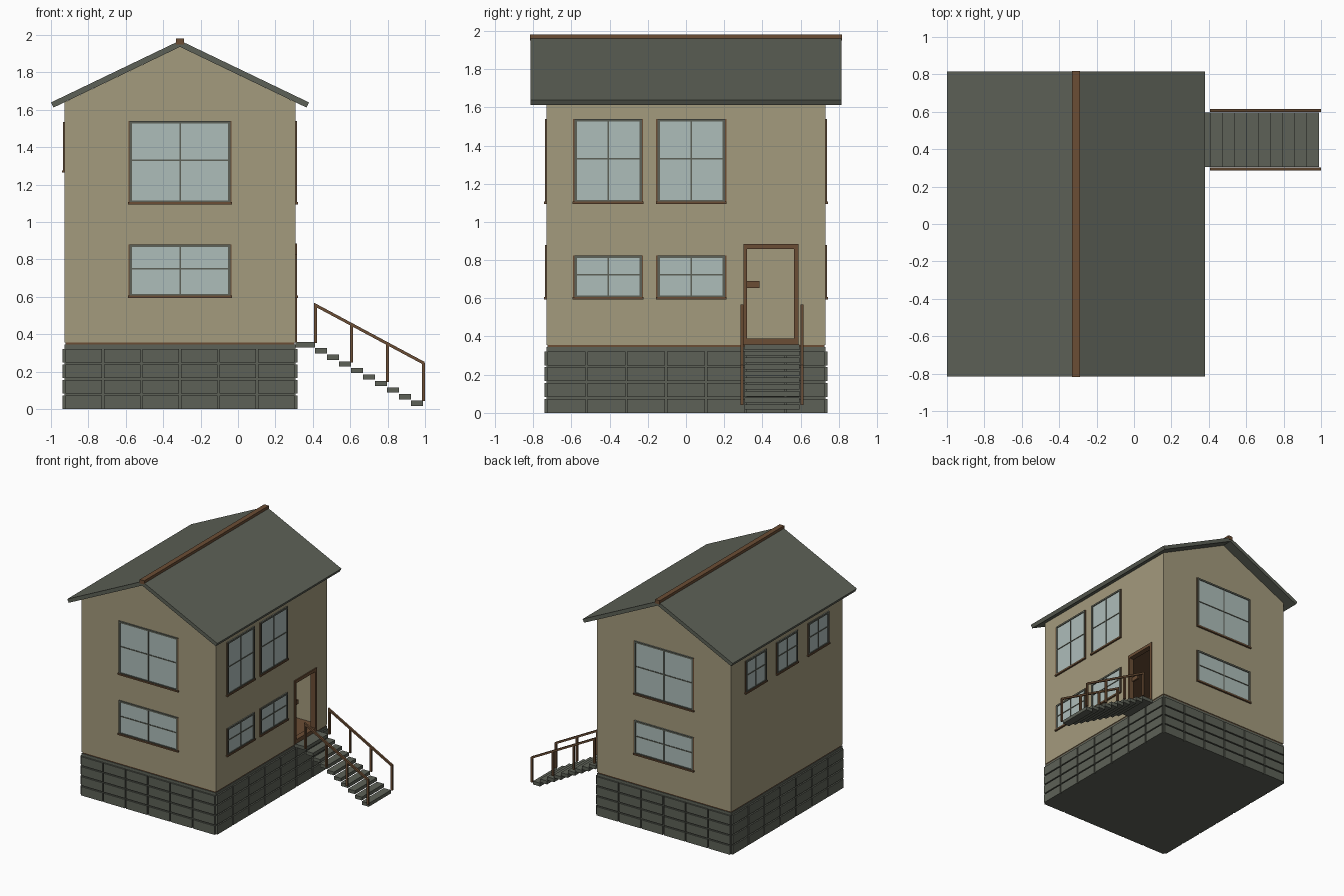
import bpy, bmesh
from mathutils import Vector

if "Cube" in bpy.data.objects:
    bpy.data.objects.remove(bpy.data.objects["Cube"])


def material(name, rgb):
    m = bpy.data.materials.new(name)
    m.use_nodes = True
    m.diffuse_color = (*rgb, 1)
    m.node_tree.nodes["Principled BSDF"].inputs["Base Color"].default_value = (*rgb, 1)
    return m


TAN = material("tan_plaster", (0.37, 0.325, 0.205))
SLATE = material("grey_slate", (0.11, 0.12, 0.095))
WOOD = material("brown_wood", (0.145, 0.075, 0.035))
GLASS = material("pale_glass", (0.42, 0.51, 0.49))

# House dimensions
CX, HX, HY = -0.31, 0.617, 0.73
X0, X1 = CX - HX, CX + HX
FLOOR, RIDGE, PITCH, T = 0.355, 1.97, 0.48, 0.03


def finish(name, bm, mat):
    bmesh.ops.recalc_face_normals(bm, faces=bm.faces)
    mesh = bpy.data.meshes.new(name)
    bm.to_mesh(mesh)
    bm.free()
    mesh.materials.append(mat)
    ob = bpy.data.objects.new(name, mesh)
    bpy.context.collection.objects.link(ob)
    return ob


def boxes(name, mat, spans):
    """One object from boxes given as (x0, x1, y0, y1, z0, z1)."""
    bm = bmesh.new()
    for a, b, c, d, e, f in spans:
        vs = bmesh.ops.create_cube(bm, size=1)["verts"]
        for v in vs:
            v.co = Vector(((a + b) / 2 + v.co.x * (b - a),
                           (c + d) / 2 + v.co.y * (d - c),
                           (e + f) / 2 + v.co.z * (f - e)))
    return finish(name, bm, mat)


def extrude(name, mat, profile, axis, lo, hi):
    """Extrude a (u, z) outline along x or y."""
    bm = bmesh.new()
    put = (lambda u, z: (u, lo, z)) if axis == "y" else (lambda u, z: (lo, u, z))
    face = bm.faces.new([bm.verts.new(put(u, z)) for u, z in profile])
    ext = bmesh.ops.extrude_face_region(bm, geom=[face])["geom"]
    step = Vector((0, hi - lo, 0) if axis == "y" else (hi - lo, 0, 0))
    bmesh.ops.translate(bm, vec=step,
                        verts=[g for g in ext if isinstance(g, bmesh.types.BMVert)])
    return finish(name, bm, mat)


# Foundation: core, cap and courses of blocks
boxes("foundation_core", SLATE, [(X0, X1, -HY, HY, 0, 0.345)])
blocks = []
ROWS, COLS_X, COLS_Y, GAP, OUT = 4, 6, 7, 0.005, 0.012
for r in range(ROWS):
    z0, z1 = r * 0.083, r * 0.083 + 0.073
    for i in range(COLS_X):
        w = 2 * HX / COLS_X
        a, b = X0 + i * w + GAP, X0 + (i + 1) * w - GAP
        for s in (-1, 1):
            blocks.append((a, b, *sorted((s * (HY - 0.01), s * (HY + OUT))), z0, z1))
    for i in range(COLS_Y):
        w = 2 * HY / COLS_Y
        a, b = -HY + i * w + GAP, -HY + (i + 1) * w - GAP
        for s in (-1, 1):
            blocks.append((*sorted((CX + s * (HX - 0.01), CX + s * (HX + OUT))), a, b, z0, z1))
boxes("foundation_blocks", SLATE, blocks)
boxes("floor", WOOD, [(X0 + 0.005, X1 - 0.005, -HY + 0.005, HY - 0.005, 0.345, FLOOR)])
boxes("ceiling", WOOD, [(X0 + T, X1 - T, -HY + T, HY - T, 0.95, 0.97)])

# Walls: two gables, a plain side and a side notched for the doorway
EAVE = RIDGE - 0.034 - PITCH * HX
gable = [(X0, FLOOR), (X1, FLOOR), (X1, EAVE), (CX, RIDGE - 0.034), (X0, EAVE)]
extrude("front_wall", TAN, gable, "y", -HY, -HY + T)
extrude("back_wall", TAN, gable, "y", HY - T, HY)
boxes("left_side_wall", TAN, [(X0, X0 + T, -HY + T, HY - T, FLOOR, EAVE)])
D0, D1, DTOP = 0.30, 0.59, 0.885
notched = [(-HY + T, FLOOR), (D0 + 0.01, FLOOR), (D0 + 0.01, DTOP - 0.01),
           (D1 - 0.01, DTOP - 0.01), (D1 - 0.01, FLOOR), (HY - T, FLOOR),
           (HY - T, EAVE), (-HY + T, EAVE)]
extrude("door_side_wall", TAN, notched, "x", X1 - T, X1)

# Roof slabs and ridge beam
RX, RY, DX = 0.69, 0.815, 0.014
for side, s in (("left", -1), ("right", 1)):
    z_end = RIDGE - PITCH * RX
    slab = [(CX, RIDGE), (CX + s * RX, z_end),
            (CX + s * (RX - DX), z_end - 0.027), (CX, RIDGE - 0.034)]
    extrude(side + "_roof", SLATE, slab, "y", -RY, RY)
boxes("ridge_beam", WOOD, [(CX - 0.021, CX + 0.021, -RY - 0.003, RY + 0.003, 1.95, 1.982)])


def window(name, axis, s, u0, u1, z0, z1):
    """Glass, frame with glazing bars, side casings and sill on an outer wall."""
    face = s * HY if axis == "y" else CX + s * HX

    def span(a, b, lo, hi, d0, d1):
        d = sorted((face + s * d0, face + s * d1))
        return (a, b, *d, lo, hi) if axis == "y" else (*d, a, b, lo, hi)

    um, zm, f, m = (u0 + u1) / 2, (z0 + z1) / 2 + 0.01, 0.014, 0.004
    boxes(name + "_glass", GLASS, [span(u0, u1, z0, z1, -0.01, 0.003)])
    boxes(name + "_frame", SLATE, [
        span(u0, u0 + f, z0, z1, 0, 0.009), span(u1 - f, u1, z0, z1, 0, 0.009),
        span(u0, u1, z0, z0 + f, 0, 0.009), span(u0, u1, z1 - f, z1, 0, 0.009),
        span(um - m, um + m, z0, z1, 0, 0.007), span(u0, u1, zm - m, zm + m, 0, 0.007)])
    boxes(name + "_casing", WOOD, [
        span(u0 - 0.006, u0, z0, z1, 0, 0.005), span(u1, u1 + 0.006, z0, z1, 0, 0.005),
        span(u0 - 0.008, u1 + 0.008, z0 - 0.006, z0 + 0.006, 0, 0.014)])


# Gable windows front and back
for side, s in (("front", -1), ("back", 1)):
    window(side + "_upper_window", "y", s, -0.58, -0.04, 1.10, 1.54)
    window(side + "_lower_window", "y", s, -0.58, -0.04, 0.60, 0.88)

# Paired windows beside the door, three high windows opposite
for i, u in enumerate((-0.585, -0.15)):
    window(f"door_side_upper_window_{i + 1}", "x", 1, u, u + 0.355, 1.10, 1.54)
    window(f"door_side_lower_window_{i + 1}", "x", 1, u, u + 0.355, 0.60, 0.825)
for i in range(3):
    u = -0.41 + i * 0.41
    window(f"left_side_window_{i + 1}", "x", -1, u - 0.135, u + 0.135, 1.27, 1.535)

# Open doorway frame, threshold and latch
FA, FB = X1 - T - 0.005, X1 + 0.008
boxes("door_frame", WOOD, [
    (FA, FB, D0, D0 + 0.02, FLOOR, DTOP), (FA, FB, D1 - 0.025, D1, FLOOR, DTOP),
    (FA, FB, D0, D1, DTOP - 0.026, DTOP), (FA, FB, D0, D1, FLOOR, FLOOR + 0.035)])
boxes("door_latch", WOOD, [(FA, FA + 0.015, D0 + 0.02, D0 + 0.085, 0.655, 0.69)])

# Landing and stairs
S0, STEP, COUNT = 0.413, 0.064, 9
treads = [(X1, S0, 0.305, 0.595, 0.33, 0.358)]
for i in range(COUNT):
    x, z = S0 + i * STEP, 0.325 - i * 0.035
    treads.append((x, x + STEP, 0.305, 0.595, z - 0.028, z))
boxes("stair_treads", SLATE, treads)

# Railings on both sides of the stairs
RAIL_A, RAIL_B, R = (0.407, 0.568), (0.997, 0.252), 0.008
for side, y in (("near", 0.293), ("far", 0.607)):
    posts = []
    for i in range(4):
        x = 0.415 + i * 0.192
        top = 0.557 - i * 0.1035
        posts.append((x - R, x + R, y - R, y + R, top - 0.205, top))
    boxes(side + "_railing_posts", WOOD, posts)
    (xa, za), (xb, zb) = RAIL_A, RAIL_B
    rail = [(xa, za), (xb, zb), (xb, zb - 0.018), (xa, za - 0.018)]
    extrude(side + "_handrail", WOOD, rail, "y", y - R, y + R)
